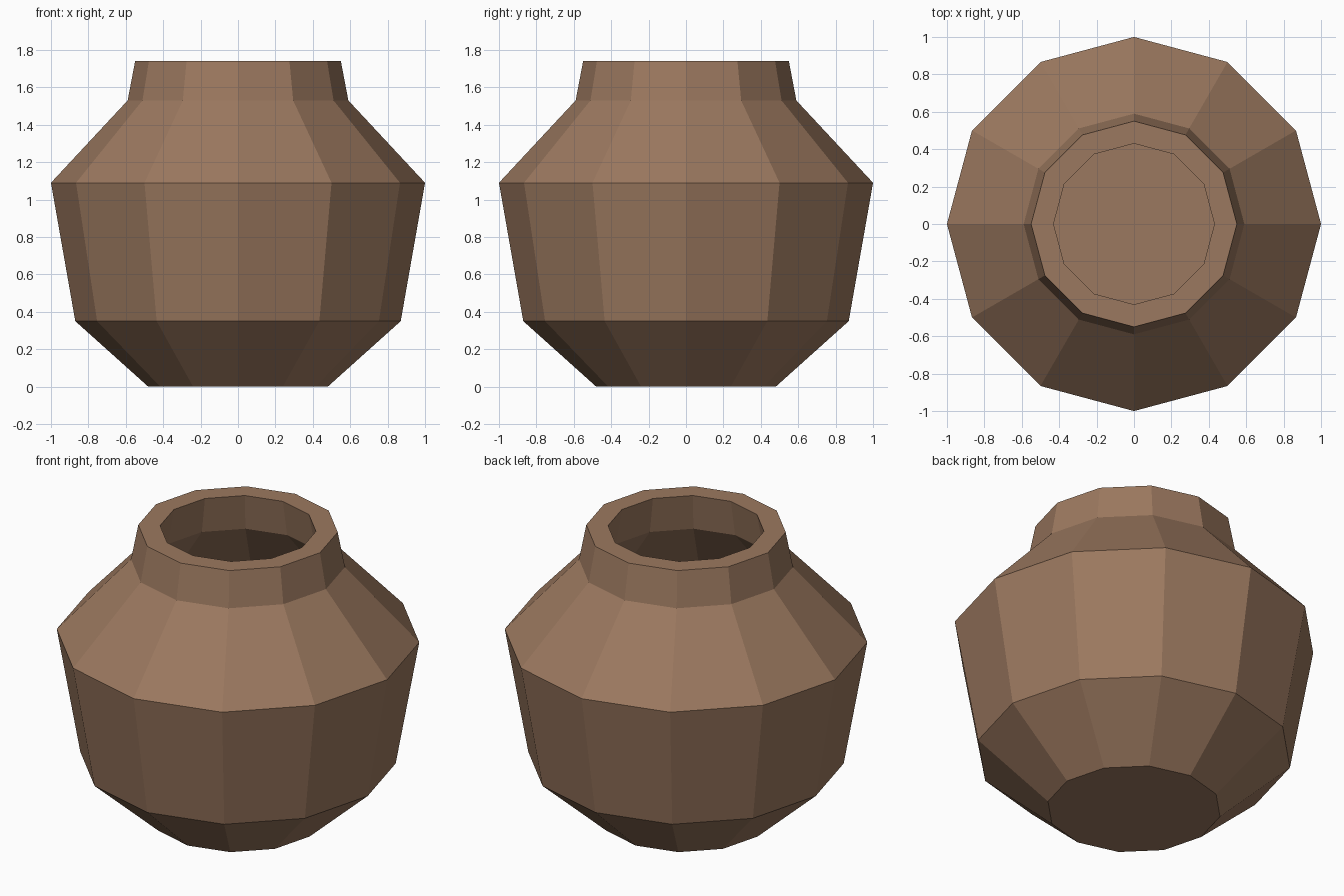
import bpy, bmesh
from math import cos, sin, tau

if "Cube" in bpy.data.objects:
    bpy.data.objects.remove(bpy.data.objects["Cube"])

SIDES = 12
# (radius, height) going up the outside, over the rim and down the inside
PROFILE = [(0.48, 0.0), (0.87, 0.35), (1.0, 1.09), (0.59, 1.53), (0.55, 1.74),
           (0.43, 1.74), (0.47, 1.52), (0.88, 1.07), (0.76, 0.41), (0.44, 0.12)]

# Clay pot: twelve-sided turned shell with flat faces
bm = bmesh.new()
rings = [[bm.verts.new((r * cos(tau * i / SIDES), r * sin(tau * i / SIDES), z))
          for i in range(SIDES)] for r, z in PROFILE]
for low, high in zip(rings, rings[1:]):
    for i in range(SIDES):
        j = (i + 1) % SIDES
        bm.faces.new((low[i], low[j], high[j], high[i]))

# Underside and inner floor
bm.faces.new(rings[0][::-1])
bm.faces.new(rings[-1])

mesh = bpy.data.meshes.new("clay_pot")
bm.to_mesh(mesh)
bm.free()
pot = bpy.data.objects.new("clay_pot", mesh)
bpy.context.collection.objects.link(pot)

# Brown clay
clay = bpy.data.materials.new("brown_clay")
clay.diffuse_color = (0.33, 0.19, 0.115, 1)
clay.use_nodes = True
clay.node_tree.nodes["Principled BSDF"].inputs["Base Color"].default_value = clay.diffuse_color
mesh.materials.append(clay)
